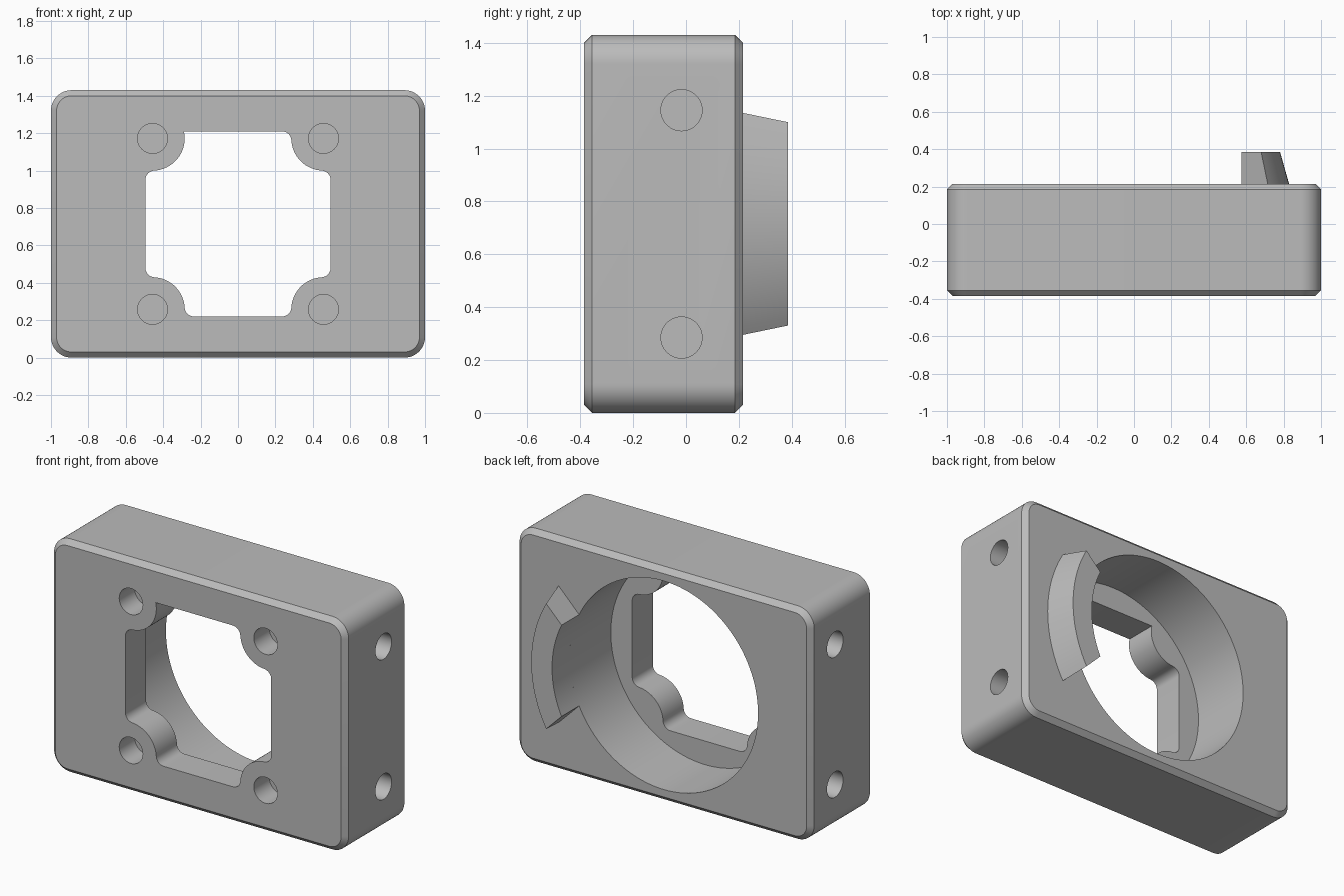
import bpy, bmesh
from math import cos, sin, acos, pi, radians, sqrt

cube = bpy.data.objects.get("Cube")
if cube:
    bpy.data.objects.remove(cube, do_unlink=True)

MID_Z = 0.715            # height of the bore axis
FRONT, BACK, TIP = -0.385, 0.215, 0.385
BORE_R = 0.64

grey = bpy.data.materials.new("plain grey")
grey.use_nodes = True
grey.diffuse_color = (0.5, 0.5, 0.5, 1)
grey.node_tree.nodes["Principled BSDF"].inputs["Base Color"].default_value = (0.5, 0.5, 0.5, 1)


def arc(cx, cz, r, start, end, steps):
    """Points along an arc, angles in degrees."""
    angles = [radians(start + (end - start) * i / steps) for i in range(steps + 1)]
    return [(cx + r * cos(a), cz + r * sin(a)) for a in angles]


def circle(cx, cz, r, steps=48):
    return arc(cx, cz, r, 0, 360, steps)[:-1]


def loft(name, rings, along="y", caps=(True, True)):
    """Skin a list of (outline, depth) rings along an axis."""
    bm = bmesh.new()
    loops = []
    for outline, d in rings:
        loops.append([bm.verts.new((p, d, q + MID_Z) if along == "y" else (d, p, q + MID_Z))
                      for p, q in outline])
    for a, b in zip(loops, loops[1:]):
        n = len(a)
        for i in range(n):
            j = (i + 1) % n
            bm.faces.new((a[i], a[j], b[j], b[i]))
    for loop, wanted in zip((loops[0], loops[-1]), caps):
        if wanted:
            bm.faces.new(loop)
    bmesh.ops.recalc_face_normals(bm, faces=bm.faces)
    mesh = bpy.data.meshes.new(name)
    bm.to_mesh(mesh)
    bm.free()
    mesh.materials.append(grey)
    obj = bpy.data.objects.new(name, mesh)
    bpy.context.collection.objects.link(obj)
    return obj


def activate(obj):
    bpy.ops.object.select_all(action='DESELECT')
    obj.select_set(True)
    bpy.context.view_layer.objects.active = obj


def cut(target, cutter):
    cutter.hide_render = True
    mod = target.modifiers.new("cut", 'BOOLEAN')
    mod.operation, mod.solver, mod.object = 'DIFFERENCE', 'EXACT', cutter
    activate(target)
    bpy.ops.object.modifier_apply(modifier=mod.name)
    bpy.data.objects.remove(cutter, do_unlink=True)


# Housing block: rounded corners, chamfered front and back rims
def block_outline(inset, r=0.11):
    x, z = 1 - r, MID_Z - r
    pts = []
    for i, (sx, sz) in enumerate(((1, 1), (-1, 1), (-1, -1), (1, -1))):
        pts += arc(sx * x, sz * z, r - inset, 90 * i, 90 * i + 90, 12)
    return pts


CH = 0.03
housing = loft("housing", [(block_outline(CH), FRONT), (block_outline(0), FRONT + CH),
                           (block_outline(0), BACK - CH), (block_outline(CH), BACK)])

# Round bore from the back
cut(housing, loft("bore_cutter", [(circle(0, 0, BORE_R, 120), FRONT + 0.2),
                                  (circle(0, 0, BORE_R, 120), 0.5)]))


# Square window with scalloped corners
HALF, SCREW, SCALLOP, FILLET = 0.495, 0.457, 0.172, 0.05


def window_corner(sharp):
    """Upper right corner, from the side edge to the top edge."""
    near, far = HALF - FILLET, SCREW - sqrt((SCALLOP + FILLET) ** 2 - (SCREW - HALF + FILLET) ** 2)
    pts = arc(near, far, FILLET, 0, 87, 8)
    if sharp:
        x = SCREW - sqrt(SCALLOP ** 2 - (HALF - SCREW) ** 2)
        return pts + arc(SCREW, SCREW, SCALLOP, 267, 170, 18)[:-1] + [(x, HALF)]
    pts += arc(SCREW, SCREW, SCALLOP, 267, 183, 16)[1:-1]
    return pts + arc(far, near, FILLET, 3, 90, 8)


window = []
for sx, sz in ((1, 1), (-1, 1), (-1, -1), (1, -1)):
    corner = [(sx * x, sz * z) for x, z in window_corner((sx, sz) == (-1, 1))]
    window += corner if sx * sz > 0 else corner[::-1]
cut(housing, loft("window_cutter", [(window, -0.5), (window, 0)]))

# Blind screw holes in the front and in both sides
for sx in (-1, 1):
    for sz in (-1, 1):
        front_hole = circle(sx * SCREW, sz * SCREW, 0.08)
        cut(housing, loft("front_hole_cutter", [(front_hole, -0.5), (front_hole, FRONT + 0.15)]))
        side_hole = circle(-0.017, sz * 0.43, 0.078)
        cut(housing, loft("side_hole_cutter", [(side_hole, sx * 1.1), (side_hole, sx * 0.7)], "x"))


# Curved ridge on the back, trimmed by two planes at 45 degrees
def ridge_outline(outer):
    def half_angle(r):
        return acos(0.295 / (r * sqrt(2))) * 180 / pi - 45
    a, b = half_angle(outer), half_angle(BORE_R)
    return arc(0, 0, outer, -a, a, 24) + arc(0, 0, BORE_R, b, -b, 24)


ridge = loft("back_ridge", [(ridge_outline(0.829), BACK), (ridge_outline(0.781), TIP)],
             caps=(False, True))

for obj in (housing, ridge):
    activate(obj)
    bpy.ops.object.shade_smooth_by_angle(angle=radians(30))
